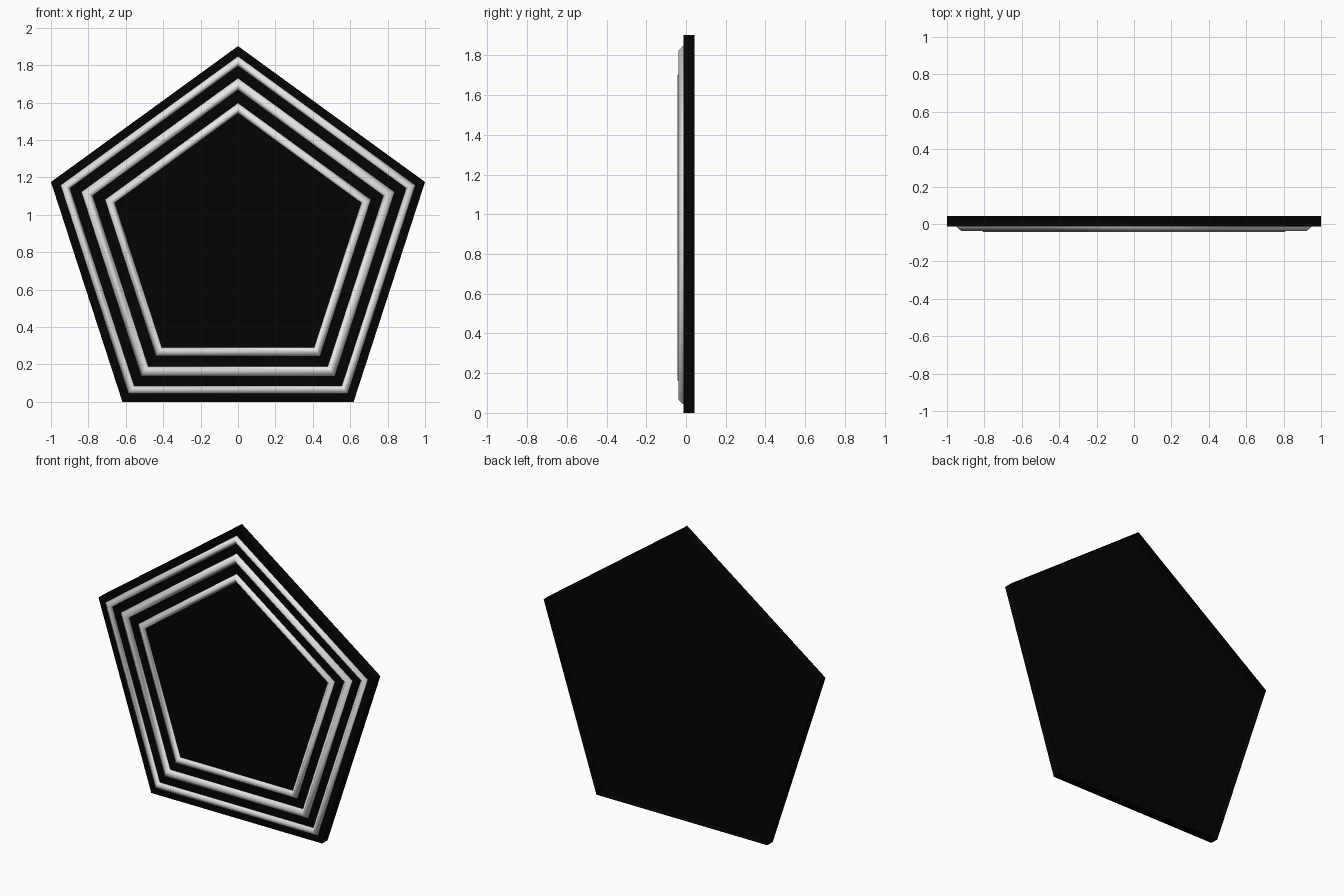
import bpy, bmesh, math

if "Cube" in bpy.data.objects:
    bpy.data.objects.remove(bpy.data.objects["Cube"])

R = 1.0515                          # plate circumradius
C = math.cos(math.radians(36))
CZ = R * C                          # centre height
FRONT, BACK = -0.013, 0.0425

def mat(name, c):
    m = bpy.data.materials.new(name)
    m.diffuse_color = (*c, 1)
    m.use_nodes = True
    m.node_tree.nodes["Principled BSDF"].inputs["Base Color"].default_value = m.diffuse_color
    return m

black = mat("black", (0.001, 0.001, 0.001))
silver = mat("light_grey", (0.8, 0.8, 0.8))

def pentagon_sweep(name, profile, material, cap):
    """Sweep (radius, y) points round a pentagon, from outside/back to inside."""
    bm = bmesh.new()
    loops = [[bm.verts.new((r * math.sin(k * math.tau / 5), y,
                            CZ + r * math.cos(k * math.tau / 5))) for k in range(5)]
             for r, y in profile]
    for p, q in zip(loops, loops[1:]):
        for k in range(5):
            j = (k + 1) % 5
            bm.faces.new((p[k], p[j], q[j], q[k]))
    if cap:
        bm.faces.new(loops[-1])
    bmesh.ops.recalc_face_normals(bm, faces=bm.faces)
    bm.normal_update()
    # the open side is at the back, so the faces must point forwards
    if sum(f.normal.y * f.calc_area() for f in bm.faces) > 0:
        bmesh.ops.reverse_faces(bm, faces=bm.faces)
    me = bpy.data.meshes.new(name)
    bm.to_mesh(me)
    bm.free()
    me.materials.append(material)
    ob = bpy.data.objects.new(name, me)
    bpy.context.collection.objects.link(ob)
    return ob

# Black tray: flat front and side walls, open at the back
pentagon_sweep("plate", [(R, BACK), (R, FRONT)], black, True)

# Three raised ridge trims on the front: outer radius, inner radius, height
for name, ro, ri, h in (("outer_trim", 0.997, 0.945, 0.025),
                        ("middle_trim", 0.880, 0.817, 0.0295),
                        ("inner_trim", 0.747, 0.693, 0.025)):
    prof = [(ro, FRONT), (ro, FRONT - 0.003), ((ro + ri) / 2, FRONT - h),
            (ri, FRONT - 0.003), (ri, FRONT)]
    ob = pentagon_sweep(name, prof, silver, False)
    ob.data.shade_smooth()
